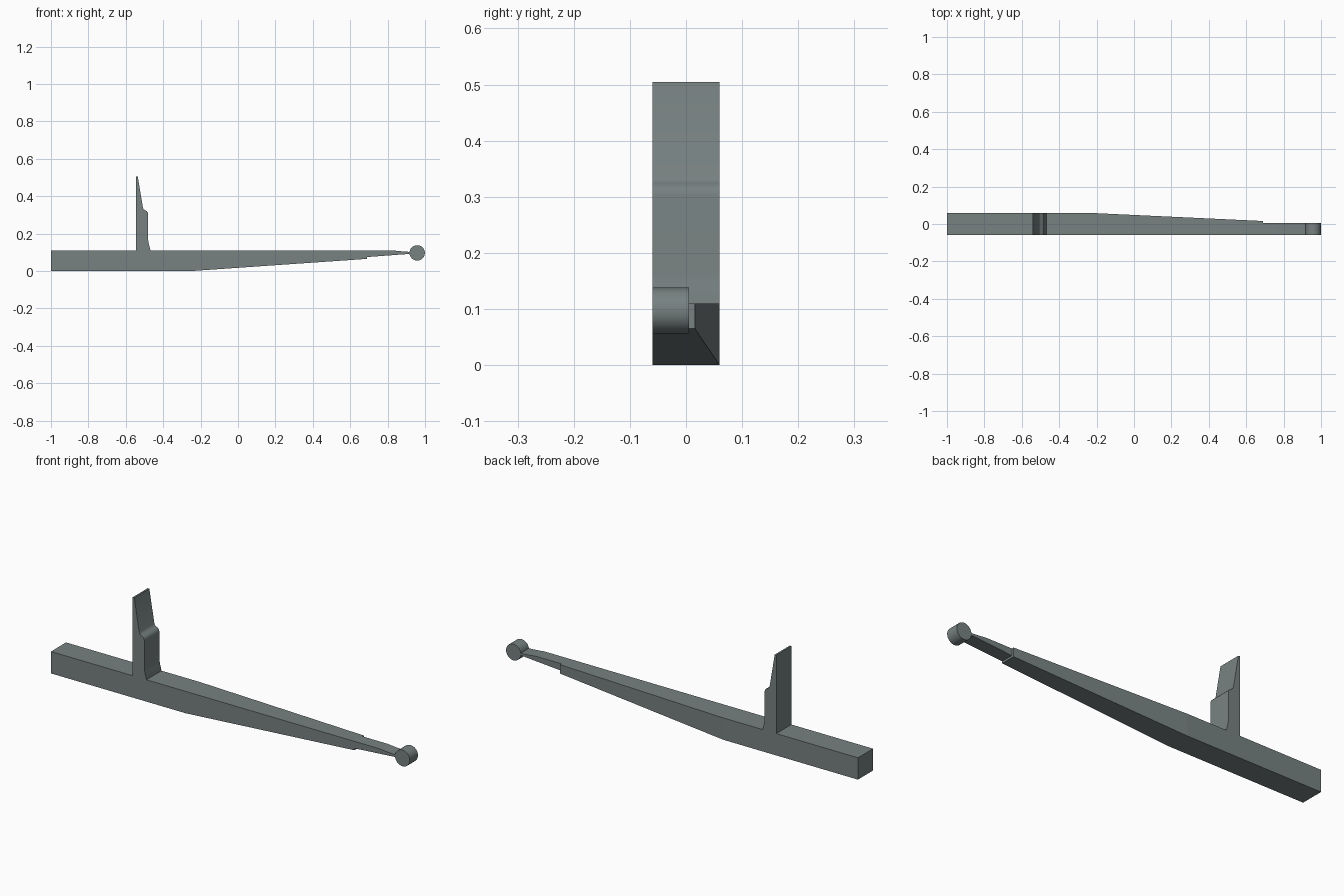
import bpy, bmesh, math

if "Cube" in bpy.data.objects:
    bpy.data.objects.remove(bpy.data.objects["Cube"])

steel = bpy.data.materials.new("grey_steel")
steel.diffuse_color = (0.185, 0.22, 0.22, 1)
steel.use_nodes = True
steel.node_tree.nodes["Principled BSDF"].inputs["Base Color"].default_value = steel.diffuse_color
FRONT, BACK, TOP = -0.06, 0.06, 0.11


def finish(name, bm, smooth=None):
    bmesh.ops.recalc_face_normals(bm, faces=bm.faces)
    mesh = bpy.data.meshes.new(name)
    bm.to_mesh(mesh)
    bm.free()
    mesh.materials.append(steel)
    ob = bpy.data.objects.new(name, mesh)
    bpy.context.collection.objects.link(ob)
    if smooth:
        bpy.ops.object.select_all(action='DESELECT')
        ob.select_set(True)
        bpy.context.view_layer.objects.active = ob
        bpy.ops.object.shade_smooth_by_angle(angle=math.radians(smooth))


def extrude_profile(name, points, y0, y1, smooth=None):
    """Extrude an x/z outline along y."""
    bm = bmesh.new()
    face = bm.faces.new([bm.verts.new((x, y0, z)) for x, z in points])
    ext = bmesh.ops.extrude_face_region(bm, geom=[face])
    verts = [g for g in ext["geom"] if isinstance(g, bmesh.types.BMVert)]
    bmesh.ops.translate(bm, verts=verts, vec=(0, y1 - y0, 0))
    finish(name, bm, smooth)


# Main beam: box sections (x, back y, bottom z), tapered on back and underside
bm = bmesh.new()
rings = []
for x, back, bottom in [(-1, BACK, 0), (-0.25, BACK, 0), (0.69, 0.016, 0.065)]:
    rings.append([bm.verts.new((x, y, z)) for y, z in
                  [(FRONT, bottom), (back, bottom), (back, TOP), (FRONT, TOP)]])
for a, b in zip(rings, rings[1:]):
    for i in range(4):
        j = (i + 1) % 4
        bm.faces.new((a[i], a[j], b[j], b[i]))
bm.faces.new(rings[0])
bm.faces.new(rings[-1])
finish("tapered_beam", bm)

# Thin tongue between the beam and the end roller
extrude_profile("end_tongue", [(0.68, 0.074), (0.935, 0.093), (0.935, 0.102),
                               (0.91, 0.103), (0.87, 0.106), (0.83, TOP),
                               (0.68, TOP)], FRONT, 0.005, 30)

# Round end
circle = [(0.958 + 0.041 * math.cos(a), 0.097 + 0.041 * math.sin(a))
          for a in (2 * math.pi * i / 48 for i in range(48))]
extrude_profile("round_end", circle, FRONT, 0.005, 30)

# Upright bracket with a curved shoulder
extrude_profile("upright_bracket", [
    (-0.545, 0.105), (-0.545, 0.505), (-0.536, 0.505), (-0.508, 0.338),
    (-0.504, 0.330), (-0.497, 0.325), (-0.488, 0.320), (-0.482, 0.313),
    (-0.480, 0.303), (-0.480, 0.165), (-0.477, 0.145), (-0.468, TOP),
    (-0.468, 0.105)], FRONT, BACK, 35)
